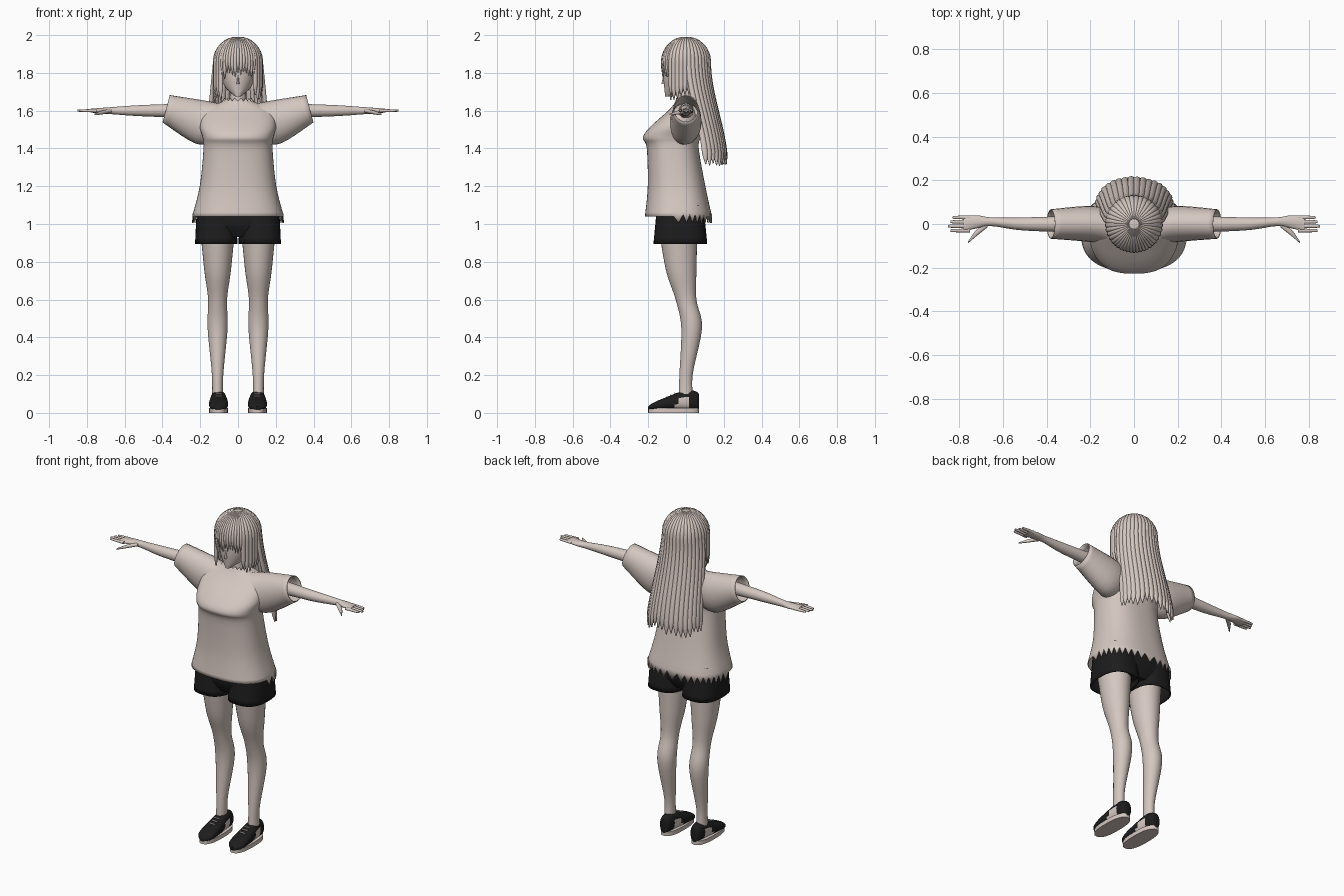
import bpy, bmesh, math, random
from mathutils import Vector

random.seed(4)
X, Y, Z = Vector((1, 0, 0)), Vector((0, 1, 0)), Vector((0, 0, 1))

cube = bpy.data.objects.get("Cube")
if cube:
    bpy.data.objects.remove(cube, do_unlink=True)


def material(name, color):
    created = bpy.data.materials.new(name)
    created.use_nodes = True
    created.diffuse_color = (*color, 1)
    shader = created.node_tree.nodes["Principled BSDF"]
    shader.inputs["Base Color"].default_value = (*color, 1)
    return created


pale = material("pale_clay", (.66, .57, .53))
black = material("black_cloth", (.012, .012, .012))


def spline(rows, steps=5):
    """Catmull-Rom resampling of rows of numbers."""
    rows = [Vector(row) for row in rows]
    last = len(rows) - 1
    result = []
    for i in range(last):
        start, stop = rows[i], rows[i + 1]
        leave = (stop - rows[max(i - 1, 0)]) / 2
        arrive = (rows[min(i + 2, last)] - start) / 2
        for s in range(steps):
            t = s / steps
            ease = t * t * (3 - 2 * t)
            result.append(start.lerp(stop, ease) + leave * t * (1 - t) ** 2
                          - arrive * t * t * (1 - t))
    return result + [rows[last]]


def ring(centre, u, v, half_u, half_v, count=24, power=2):
    """Superellipse around centre, spanned by the directions u and v."""
    def rounded(value):
        return math.copysign(abs(value) ** (2 / power), value)

    points = []
    for i in range(count):
        angle = math.tau * i / count
        points.append(Vector(centre) + u * half_u * rounded(math.cos(angle))
                      + v * half_v * rounded(math.sin(angle)))
    return points


def build(name, tubes, materials=(pale,), caps=True, mirror=False, solid=False, rule=None):
    """Skin lists of rings into one object."""
    bm = bmesh.new()
    for rings in tubes:
        loops = [[bm.verts.new(point) for point in points] for points in rings]
        for low, high in zip(loops, loops[1:]):
            for i in range(len(low)):
                bm.faces.new((low[i - 1], low[i], high[i], high[i - 1]))
        if caps:
            bm.faces.new(reversed(loops[0]))
            bm.faces.new(loops[-1])
    bmesh.ops.recalc_face_normals(bm, faces=bm.faces)
    if rule:
        for face in bm.faces:
            face.material_index = rule(face.calc_center_median(), face.normal)
    mesh = bpy.data.meshes.new(name)
    bm.to_mesh(mesh)
    bm.free()
    part = bpy.data.objects.new(name, mesh)
    bpy.context.collection.objects.link(part)
    for entry in materials:
        mesh.materials.append(entry)
    bpy.ops.object.select_all(action='DESELECT')
    bpy.context.view_layer.objects.active = part
    part.select_set(True)
    bpy.ops.object.shade_smooth_by_angle(angle=math.radians(50))
    if solid:
        thickness = part.modifiers.new("thickness", 'SOLIDIFY')
        thickness.thickness, thickness.offset = .005, 0
    if mirror:
        part.modifiers.new("mirror", 'MIRROR')


def upright(rows, x=0, count=32, power=2):
    """Rings stacked in z from rows of (z, half width, half depth, centre y)."""
    return [ring((x, y, z), X, Y, width, depth, count, power)
            for z, width, depth, y in spline(rows)]


def sideways(rows, tilt=0):
    """Rings along x from rows of (x, half depth, half height, centre y, centre z)."""
    return [ring((x, y, z), Y, Z - X * tilt, depth, height)
            for x, depth, height, y, z in spline(rows)]


# Legs
build("legs", [upright([
    (.06, .03, .04, 0), (.2, .03, .035, 0), (.45, .053, .055, .03),
    (.6, .05, .055, 0), (.75, .07, .08, -.025), (.95, .09, .1, -.04)], x=.108)], mirror=True)

# Shorts: two wide legs and a joining seat
build("shorts_legs", [upright([(.895, .11, .14, -.03), (1.1, .1, .12, -.03)], x=.115, power=2.6)],
      (black,), caps=False, mirror=True, solid=True)
build("shorts_seat", [upright([(.93, .15, .1, -.03), (1, .21, .13, -.03), (1.1, .2, .12, -.03)],
                              power=2.6)], (black,))

# Shirt body with ragged hem and neckline
body = upright([
    (1.04, .24, .175, -.04), (1.2, .2, .15, -.05), (1.4, .18, .135, -.07), (1.46, .185, .15, -.075),
    (1.52, .2, .13, -.05), (1.6, .18, .08, -.01), (1.65, .07, .05, 0)], count=72, power=2.5)
for i, point in enumerate(body[0]):
    if point.y > -.06:
        point.z += .01 if i % 2 else -.035
for i, point in enumerate(body[-1]):
    point.z += .008 * abs(i % 4 - 2)
build("shirt_body", [body], caps=False, solid=True)

# Sleeves, with slanted cuffs
build("shirt_sleeves", [sideways([
    (.1, .08, .1, -.02, 1.53), (.2, .08, .11, 0, 1.54), (.38, .065, .07, 0, 1.61)], tilt=.26)],
    caps=False, mirror=True, solid=True)

# Arms with palms, then fingers and thumbs
build("arms", [sideways([
    (.2, .04, .04, 0, 1.6), (.5, .03, .03, 0, 1.6), (.65, .02, .02, .01, 1.6),
    (.72, .03, .015, .01, 1.6), (.78, .035, .01, 0, 1.6)])], mirror=True)
digits = [sideways([(.67, .015, .01, 0, 1.6), (.72, .015, .01, -.04, 1.59),
                    (.76, .004, .004, -.085, 1.58)])]
for k in range(4):
    spread, tip = .03 - .02 * k, .85 - .01 * abs(k - 2)
    digits.append(sideways([(.75, .009, .009, spread, 1.6), (tip - .01, .007, .006, spread, 1.6),
                            (tip, .002, .002, spread, 1.6)]))
build("fingers", digits, mirror=True)

# Neck, head and nose
build("neck", [upright([(1.56, .05, .05, 0), (1.74, .04, .045, 0)])])
build("head", [upright([
    (1.675, .015, .02, -.09), (1.72, .065, .08, -.035), (1.78, .09, .1, -.02),
    (1.85, .095, .105, -.01), (1.96, .05, .06, 0)])])
build("nose", [upright([(1.74, .008, .015, -.115), (1.79, .004, .01, -.11)])])

# Hair: strands run over a dome from the crown, then hang down
brow, radius, rise = 1.86, .122, .13


def strand(angle, width, end, long):
    across, forward = math.cos(angle), math.sin(angle)
    path = []
    for i in range(1, 9):
        turn = math.pi * i / 16
        reach = radius * math.sin(turn)
        path.append(Vector((reach * across, reach * forward, brow + rise * math.cos(turn))))
    for i in range(1, 19):
        drop = (brow - end) * i / 18
        t = min(1, drop / .55)
        sway = .09 * t * t * (3 - 2 * t) if long else 0
        flare = drop / 10 if long else 0
        path.append(Vector(((radius + flare) * across, sway + radius * forward, brow - drop)))
    side = Vector((-forward, across, 0))
    rings = []
    for i, point in enumerate(path):
        along = path[min(i + 1, len(path) - 1)] - path[max(i - 1, 0)]
        outward = side.cross(along).normalized()
        fade = min(1, (point.z - end) / .06 + .12)
        reach = min(radius * math.sin(math.pi * min(i + 1, 8) / 16) + (brow - point.z) / 20
                    if long and point.z < brow else radius * math.sin(math.pi * min(i + 1, 8) / 16), 1)
        rings.append(ring(point, side, outward, reach * width * fade * .66,
                          .003 + .008 * fade * min(1, i / 6), count=10))
    return rings


def lock(name, first, last, count, end, long=False):
    """Strands side by side between two angles in degrees."""
    width = math.radians(last - first) / count
    build(name, [strand(math.radians(first) + width * (i + .5), width,
                        end + random.uniform(-.02, .02), long) for i in range(count)])


lock("back_hair", 2, 178, 18, 1.325, long=True)
lock("left_side_hair", -46, 12, 6, 1.67)
lock("right_side_hair", 168, 226, 6, 1.67)
lock("fringe", -136, -44, 13, 1.785)
cap = []
for i in range(1, 9):
    turn = math.pi * i / 16
    reach = (radius - .005) * math.sin(turn)
    cap.append(ring((0, 0, brow + (rise - .005) * math.cos(turn)), X, Y, reach, reach))
build("hair_cap", [cap])


# Shoes: black upper with a pale side panel, pale sole and laces
def panel(centre, normal):
    return int(centre.z / 2 - .07 < centre.y < .02 and centre.z < .085 and abs(normal.x) > .5)


upper = [ring((.103, y, .015 + height / 2), X, Z, width, height / 2, power=2.4)
         for y, width, height in spline([
             (-.2, .015, .02), (-.17, .045, .04), (-.1, .05, .07),
             (0, .04, .105), (.06, .03, .095), (.07, .01, .07)])]
build("shoe_uppers", [upper], (black, pale), mirror=True, rule=panel)
build("shoe_soles", [upright([(0, .05, .135, -.065), (.025, .05, .135, -.065)],
                             x=.103, power=2.5)], mirror=True)
laces = []
for k in range(3):
    y, z = .02 * k - .1, .01 * k + .084
    laces.append(sideways([(.085, .004, .003, y, z), (.12, .004, .003, y, z)]))
build("shoe_laces", laces, mirror=True)
